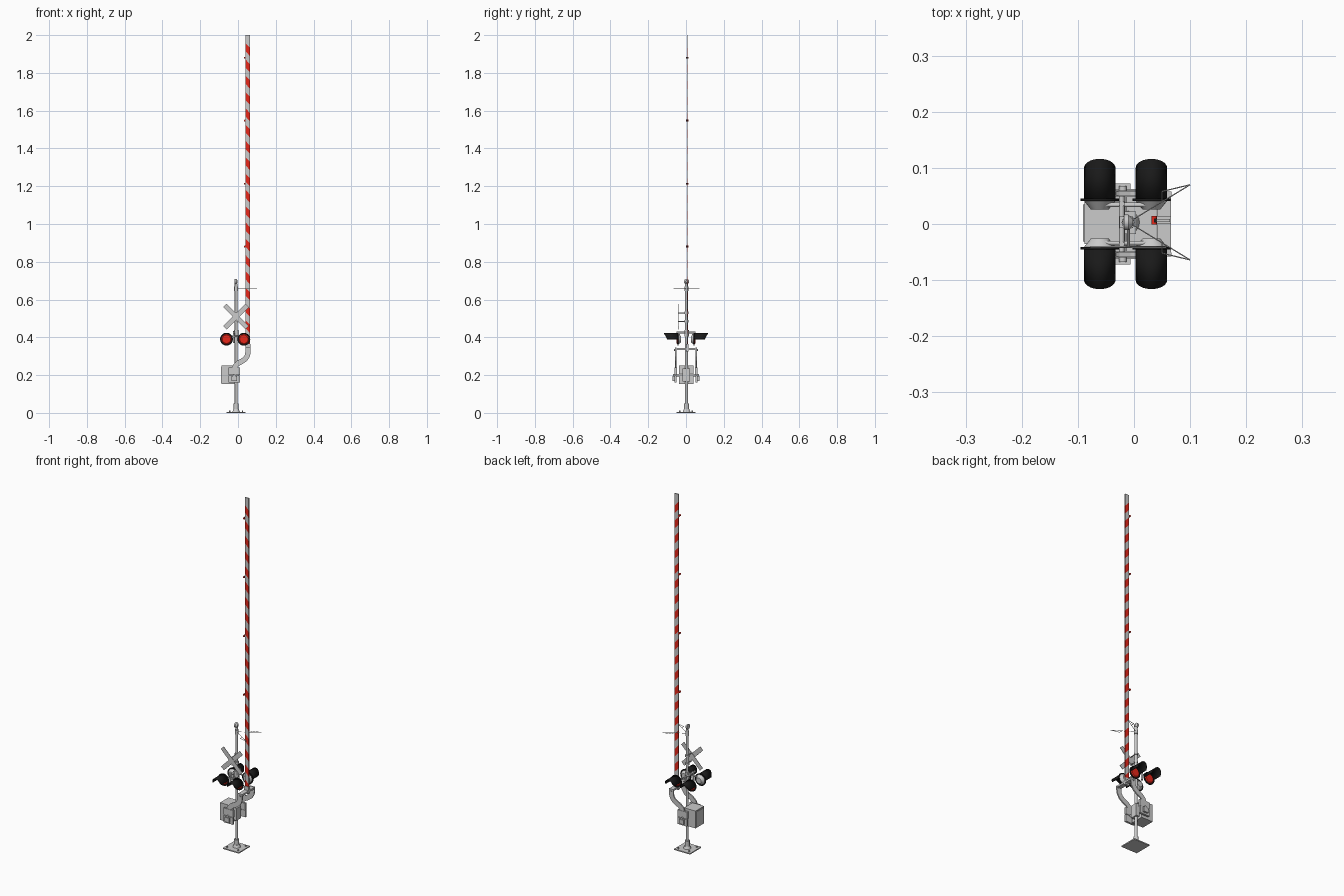
import bpy, bmesh
from math import sin, cos, pi, radians
from mathutils import Vector

if "Cube" in bpy.data.objects:
    bpy.data.objects.remove(bpy.data.objects["Cube"])

PX, PY = -0.01, 0.003   # mast axis


def mat(name, col):
    m = bpy.data.materials.new(name)
    m.diffuse_color = (*col, 1)
    m.use_nodes = True
    m.node_tree.nodes["Principled BSDF"].inputs["Base Color"].default_value = m.diffuse_color
    return m


RED = mat("red", (0.8, 0.02, 0.01))
BLACK = mat("black", (0.01, 0.01, 0.01))


def finish(name, bm, m=None, smooth=False):
    bmesh.ops.recalc_face_normals(bm, faces=bm.faces)
    me = bpy.data.meshes.new(name)
    bm.to_mesh(me)
    bm.free()
    ob = bpy.data.objects.new(name, me)
    bpy.context.collection.objects.link(ob)
    if m:
        me.materials.append(m)
    if smooth:
        bpy.ops.object.select_all(action='DESELECT')
        ob.select_set(True)
        bpy.context.view_layer.objects.active = ob
        bpy.ops.object.shade_smooth_by_angle(angle=radians(35))
    return ob


def box(name, x, y, z, m=None):
    bm = bmesh.new()
    bmesh.ops.create_cube(bm, size=1)
    for v in bm.verts:
        v.co = [(r[0] + r[1]) / 2 + c * (r[1] - r[0]) for r, c in zip((x, y, z), v.co)]
    return finish(name, bm, m)


def rod(name, a, b, r, r2=None, n=16, m=None):
    a, b = Vector(a), Vector(b)
    d = b - a
    bm = bmesh.new()
    bmesh.ops.create_cone(bm, cap_ends=True, segments=n, radius1=r,
                          radius2=r if r2 is None else r2, depth=d.length)
    q = d.to_track_quat('Z', 'Y')
    for v in bm.verts:
        v.co = q @ v.co + (a + b) / 2
    return finish(name, bm, m, True)


def prism(name, pts, y0, y1, m=None):
    """Extrude an x-z outline along y."""
    bm = bmesh.new()
    f = bm.faces.new([bm.verts.new((x, y0, z)) for x, z in pts])
    g = bmesh.ops.extrude_face_region(bm, geom=[f])
    for v in g['geom']:
        if isinstance(v, bmesh.types.BMVert):
            v.co.y = y1
    return finish(name, bm, m)


def ribbon(pts, w):
    """Outline of constant width along a path."""
    left, right = [], []
    for i, p in enumerate(pts):
        t = (Vector(pts[min(i + 1, len(pts) - 1)]) - Vector(pts[max(i - 1, 0)])).normalized()
        n = Vector((-t.y, t.x)) * w / 2
        left.append(Vector(p) + n)
        right.append(Vector(p) - n)
    return left + right[::-1]


# Base plate, bolts, collar and mast
box("base_plate", (PX - .05, PX + .05), (-.05, .05), (0, .006))
for sx in (-1, 1):
    for sy in (-1, 1):
        rod("base_bolt", (PX + sx * .034, sy * .034, .006), (PX + sx * .034, sy * .034, .013), .004, n=6)
rod("base_flange", (PX, PY, .006), (PX, PY, .02), .02, .014)
rod("base_collar", (PX, PY, .02), (PX, PY, .05), .013)
rod("mast", (PX, PY, .04), (PX, PY, .685), .0075)

# Bell on top of the mast
rod("bell_rim", (PX - .008, PY, .695), (PX, PY, .695), .014, n=24)
rod("bell_dome", (PX, PY, .695), (PX + .008, PY, .695), .014, .006, n=24)
rod("mast_collar", (PX, PY, .645), (PX, PY, .67), .010)

# Thin forked wire bracket near the top
for s in (-1, 1):
    tip = (.1, PY + s * .067, .657)
    rod("wire_arm", (PX, PY, .657), tip, .0012, n=6)
    rod("wire_return", tip, (.05, PY + s * .055, .657), .0012, n=6)
    rod("wire_brace", (.05, PY + s * .055, .657), (.05, PY + s * .036, .657), .0012, n=6)

# Crossbuck sign and its brackets
for s in (-1, 1):
    d = Vector((s, 1)).normalized() * .083
    c = Vector((PX, .51))
    y = -.041 + s * .001
    prism("crossbuck_board", ribbon([c - d, c + d], .025), y - .001, y + .001)
for z in (.485, .53):
    rod("sign_bracket", (PX, PY, z), (PX, -.04, z), .0025, n=8)
    rod("sign_clamp", (PX, PY, z - .006), (PX, PY, z + .006), .0105)

# Lamp cross arms
rod("lamp_beam", (PX - .012, -.05, .425), (PX - .012, .05, .425), .005)
rod("lamp_clamp", (PX, PY, .405), (PX, PY, .438), .012)
box("beam_saddle", (PX - .016, PX + .008), (PY - .01, PY + .01), (.417, .433))


def lamp(x, s):
    z, r = .39, .031
    rod("lamp_housing", (x, s * .026, z), (x, s * .041, z), .016, .028, n=24)
    rod("lamp_backplate", (x, s * .041, z), (x, s * .045, z), .034, n=32, m=BLACK)
    rod("lamp_lens", (x, s * .045, z), (x, s * .049, z), .027, .022, n=32, m=RED)
    # visor: half tube, longest at the top
    bm = bmesh.new()
    a, b = [], []
    n = 20
    for i in range(n + 1):
        t = -.05 + (pi + .1) * i / n
        px, pz = x + r * .87 * cos(t), z + r * sin(t)
        a.append(bm.verts.new((px, s * .044, pz)))
        b.append(bm.verts.new((px, s * (.1 + .016 * max(sin(t), 0)), pz)))
    for i in range(n):
        bm.faces.new((a[i], a[i + 1], b[i + 1], b[i]))
    ob = finish("lamp_visor", bm, BLACK, True)
    md = ob.modifiers.new("thickness", 'SOLIDIFY')
    md.thickness = .002
    md.offset = 0


for s in (-1, 1):
    rod("lamp_bar", (-.061, s * .034, .405), (.031, s * .034, .405), .004)
    rod("lamp_drop", (PX - .012, s * .036, .37), (PX - .012, s * .036, .43), .005)
    for x in (-.061, .031):
        lamp(x, s)

# Gate mechanism cabinet with door and lid
box("gate_cabinet", (-.088, -.016), (-.036, .04), (.152, .25))
box("cabinet_door", (-.091, -.088), (-.031, .035), (.158, .244))
box("mount_bracket", (-.02, .004), (-.018, .022), (.165, .235))
for z in (.175, .225):
    rod("cabinet_clamp", (PX, PY, z - .006), (PX, PY, z + .006), .0125)
rod("pivot_shaft", (-.02, -.068, .2), (-.02, .068, .2), .007)

# Curved support arms with counterweights, on both sides
path = [(-.024, .2), (-.022, .228), (-.014, .249), (.002, .264), (.022, .274),
        (.04, .287), (.05, .304), (.053, .322), (.053, .345)]
for s in (-1, 1):
    ya, yb = s * .051, s * .058
    prism("support_arm", ribbon(path, .028), ya, yb)
    box("counterweight_upper", (-.049, .011), sorted((s * .048, s * .06)), (.201, .24))
    box("counterweight_lower", (-.049, .011), sorted((s * .05, s * .062)), (.16, .199))
    box("counterweight_strap", (-.034, -.006), sorted((s * .06, s * .072)), (.17, .196))
    rod("arm_bolt", (.053, s * .05, .333), (.053, s * .063, .333), .005, n=8)
box("arm_crossbar", (.041, .066), (-.058, .058), (.334, .344))
box("gate_arm_socket", (.039, .066), (0, .013), (.325, .365))

# Striped gate arm: alternating slanted segments
X0, X1, Z0, Z1 = .0405, .0645, .335, 2.0
N, SL = 38, .026
step = (Z1 - Z0 - SL) / N
for i in range(N + 1):
    lo, hi = Z0 + (i - 1) * step + SL, Z0 + i * step + SL
    pl = [max(lo, Z0), hi] if i else [Z0, hi]          # left edge heights
    pr = [max(lo - SL, Z0), hi - SL] if i else [Z0, max(hi - SL, Z0 + .0005)]
    if i == N:
        pl[1], pr[1] = Z1, Z1
    prism("gate_arm_stripe" if i % 2 else "gate_arm_segment",
          [(X0, pl[0]), (X1, pr[0]), (X1, pr[1]), (X0, pl[1])], .004, .009,
          RED if i % 2 else None)

# Small warning lamps along the gate arm
for z in (.88, 1.213, 1.547, 1.88):
    box("arm_lamp_mount", (.036, .041), (.003, .01), (z - .005, z + .005), BLACK)
    rod("arm_lamp", (.036, -.001, z), (.036, .014, z), .005, n=12, m=RED)
